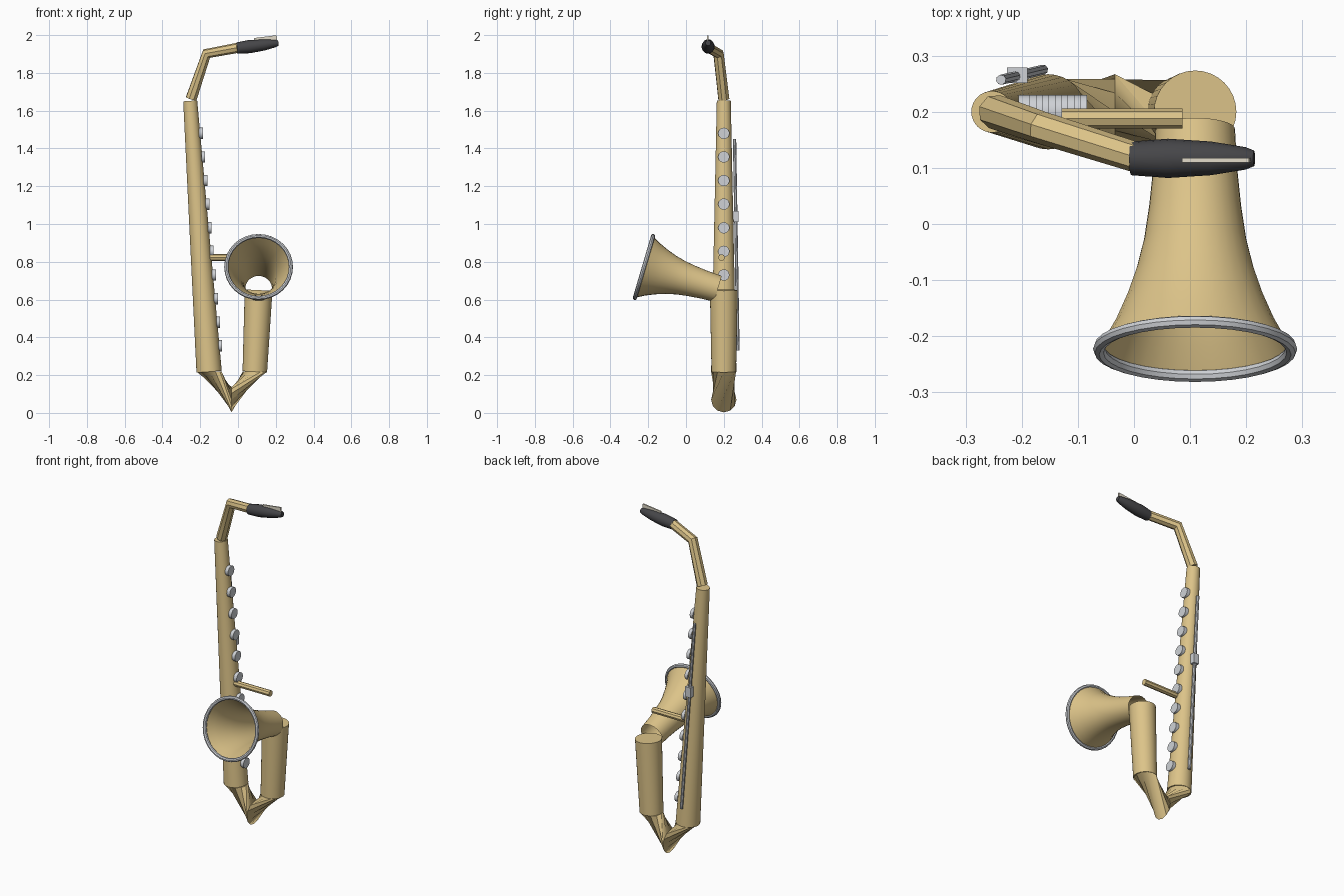
import bpy, bmesh, math
from mathutils import Vector, Matrix

if "Cube" in bpy.data.objects:
    bpy.data.objects.remove(bpy.data.objects["Cube"])


def material(name, color):
    m = bpy.data.materials.new(name)
    m.diffuse_color = (*color, 1)
    m.use_nodes = True
    m.node_tree.nodes["Principled BSDF"].inputs["Base Color"].default_value = m.diffuse_color
    return m


BRASS = material("brass", (0.72, 0.55, 0.25))
SILVER = material("silver", (0.62, 0.64, 0.67))
EBONITE = material("ebonite", (0.06, 0.06, 0.065))
CANE = material("cane", (0.75, 0.70, 0.58))


def finish(bm, name, mat):
    bmesh.ops.recalc_face_normals(bm, faces=bm.faces)
    me = bpy.data.meshes.new(name)
    bm.to_mesh(me)
    bm.free()
    me.materials.append(mat)
    ob = bpy.data.objects.new(name, me)
    bpy.context.collection.objects.link(ob)
    bpy.ops.object.select_all(action='DESELECT')
    ob.select_set(True)
    bpy.context.view_layer.objects.active = ob
    bpy.ops.object.shade_smooth_by_angle(angle=math.radians(28))
    return ob


def loft(name, mat, rings, sides=32, caps=True, closed=False):
    """Skin round rings given as (centre, axis, radius)."""
    bm = bmesh.new()
    loops = []
    for centre, axis, radius in rings:
        q = Vector(axis).to_track_quat('Z', 'Y')
        loops.append([bm.verts.new(Vector(centre) + q @ Vector((
            radius * math.cos(2 * math.pi * i / sides),
            radius * math.sin(2 * math.pi * i / sides), 0)))
            for i in range(sides)])
    pairs = list(zip(loops, loops[1:]))
    if closed:
        pairs.append((loops[-1], loops[0]))
    for a, b in pairs:
        for i in range(sides):
            j = (i + 1) % sides
            bm.faces.new((a[i], a[j], b[j], b[i]))
    if caps and not closed:
        bm.faces.new(loops[0])
        bm.faces.new(loops[-1])
    return finish(bm, name, mat)


def rod(name, mat, a, b, r1, r2=None, sides=32):
    d = Vector(b) - Vector(a)
    return loft(name, mat, [(a, d, r1), (b, d, r2 or r1)], sides)


def box(name, mat, centre, size, tilt_y=0.0):
    bm = bmesh.new()
    bmesh.ops.create_cube(bm, size=1, matrix=Matrix.Translation(centre)
                          @ Matrix.Rotation(tilt_y, 4, 'Y') @ Matrix.Diagonal((*size, 1)))
    return finish(bm, name, mat)


# Main body tube and the rising tube beside it
TOP, BOTTOM = Vector((-0.253, 0.2, 1.652)), Vector((-0.153, 0.2, 0.218))
R_TOP, R_BOTTOM = 0.037, 0.067
rod("body_tube", BRASS, BOTTOM, TOP, R_BOTTOM, R_TOP)
rod("rising_tube", BRASS, (0.089, 0.2, 0.218), (0.109, 0.2, 0.65), 0.065, 0.0735)

# V-shaped bow joining the two tubes
loft("bow", BRASS, [((-0.153, 0.2, 0.218), (0, 0, -1), 0.067),
                    ((-0.034, 0.2, 0.07), (1, 0, 0), 0.067),
                    ((0.089, 0.2, 0.218), (0, 0, 1), 0.065)], sides=12)

# Flared bell, open at both ends, with a rolled rim
START, END = Vector((0.109, 0.169, 0.657)), Vector((0.109, -0.2225, 0.7725))
AXIS = (END - START).normalized()
flare = [(0, 0.071), (0.18, 0.075), (0.35, 0.082), (0.5, 0.091), (0.63, 0.104),
         (0.76, 0.122), (0.88, 0.143), (1, 0.17)]
loft("bell", BRASS, [(START.lerp(END, t), AXIS, r) for t, r in flare], caps=False)
loft("bell_rim", SILVER,
     [(END + AXIS * 0.011 * math.sin(a), AXIS, 0.171 + 0.011 * math.cos(a))
      for a in (2 * math.pi * k / 8 for k in range(8))], closed=True)

# Bent neck
n0, n1, n2 = (Vector(p) for p in ((-0.248, 0.2, 1.663), (-0.166, 0.172, 1.902),
                                  (0.0, 0.12, 1.933)))
d0, d1 = (n1 - n0).normalized(), (n2 - n1).normalized()
loft("neck", BRASS, [(n0, d0, 0.031), (n1, d0 + d1, 0.029), (n2, d1, 0.027)], sides=8)

# Mouthpiece and reed
m0, m1 = Vector((-0.005, 0.117, 1.931)), Vector((0.214, 0.117, 1.958))
loft("mouthpiece", EBONITE,
     [(m0.lerp(m1, t), m1 - m0, r) for t, r in
      ((0, 0.030), (0.3, 0.035), (0.65, 0.030), (0.93, 0.020), (1, 0.014))], sides=16)
box("reed", CANE, (0.147, 0.114, 1.977), (0.12, 0.008, 0.03), math.radians(-7))

# Key cups down the inner side of the body
for k in range(10):
    z = 1.48 - 0.125 * k
    t = (TOP.z - z) / (TOP.z - BOTTOM.z)
    x = TOP.lerp(BOTTOM, t).x + R_TOP + (R_BOTTOM - R_TOP) * t
    rod(f"key_cup_{k + 1}", SILVER, (x - 0.005, 0.2, z), (x + 0.015, 0.2, z), 0.03, sides=20)

# Key rod along the back with its guard post
rod("key_rod", SILVER, (-0.237, 0.257, 1.45), (-0.162, 0.275, 0.33), 0.009, sides=8)
box("rod_post", SILVER, (-0.208, 0.265, 1.04), (0.036, 0.028, 0.06))

# Brace between body and bell
rod("bell_brace", BRASS, (-0.16, 0.188, 0.822), (0.086, 0.188, 0.822), 0.018, sides=8)
